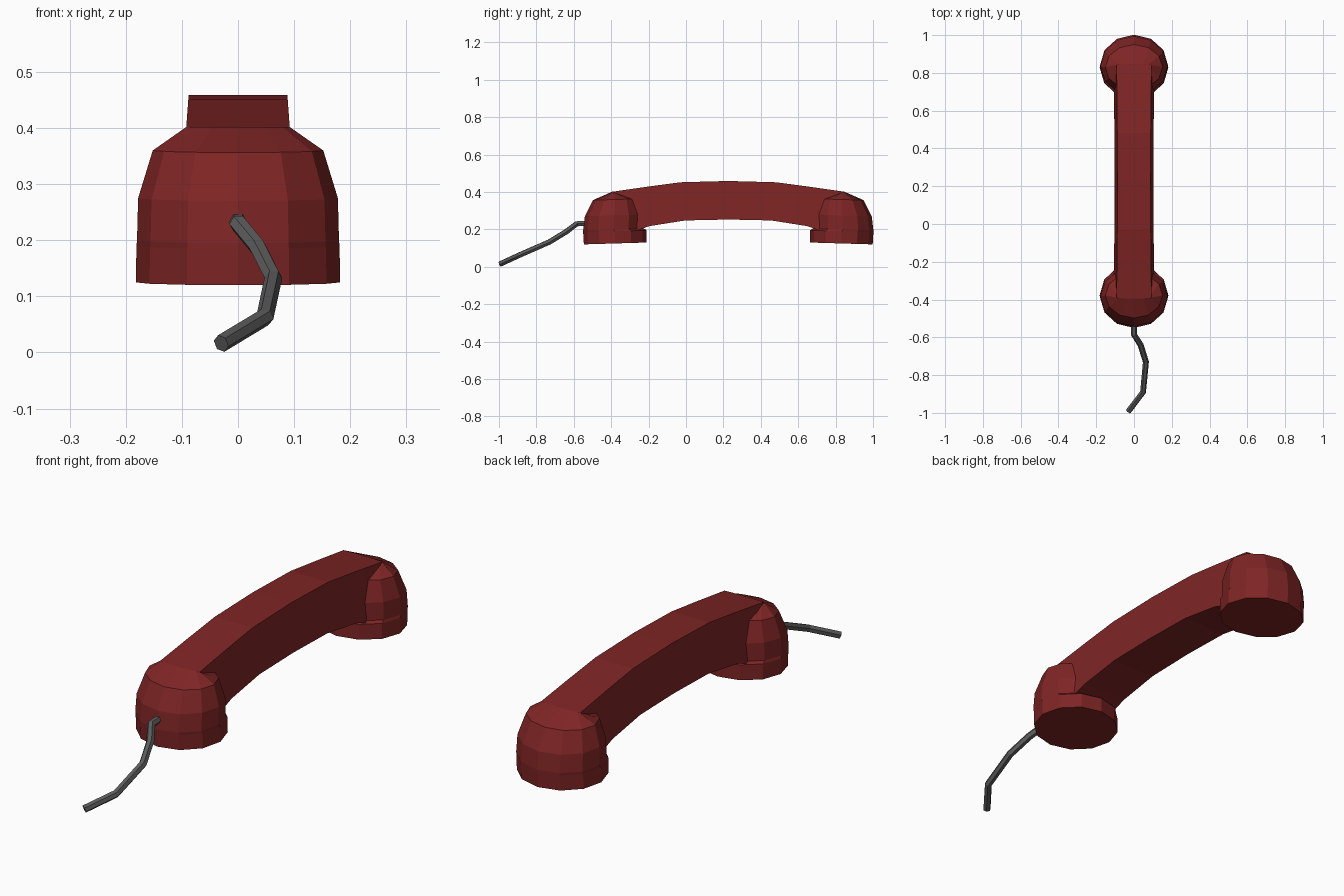
import bpy, bmesh, math

if "Cube" in bpy.data.objects:
    bpy.data.objects.remove(bpy.data.objects["Cube"])

MID = 0.226  # the handset is mirrored about this y


def material(name, rgb):
    m = bpy.data.materials.new(name)
    m.diffuse_color = (*rgb, 1)
    m.use_nodes = True
    m.node_tree.nodes["Principled BSDF"].inputs["Base Color"].default_value = m.diffuse_color
    return m


red = material("dark red", (0.21, 0.018, 0.018))
grey = material("cord grey", (0.105, 0.105, 0.105))


def finish(bm, name, mat):
    bmesh.ops.recalc_face_normals(bm, faces=bm.faces)
    me = bpy.data.meshes.new(name)
    bm.to_mesh(me)
    bm.free()
    me.materials.append(mat)
    ob = bpy.data.objects.new(name, me)
    bpy.context.collection.objects.link(ob)
    return ob


def loft(name, rings, mat):
    """Skin a list of equal-length point rings and cap both ends."""
    bm = bmesh.new()
    vs = [[bm.verts.new(p) for p in r] for r in rings]
    n = len(vs[0])
    for a, b in zip(vs, vs[1:]):
        for i in range(n):
            j = (i + 1) % n
            bm.faces.new((a[i], a[j], b[j], b[i]))
    bm.faces.new(vs[0])
    bm.faces.new(vs[-1])
    return finish(bm, name, mat)


# Ear and mouth cups: 12-sided, slightly tilted, closing to a ridge on top
# (z, x radius, y radius, y centre relative to MID on the near side)
CUP = [(0.125, 0.182, 0.168, 0.604), (0.19, 0.181, 0.170, 0.606),
       (0.20, 0.180, 0.162, 0.614), (0.275, 0.178, 0.157, 0.610),
       (0.36, 0.152, 0.120, 0.604), (0.402, 0.092, 0.004, 0.616)]
for name, side in (("mouth_cup", -1), ("ear_cup", 1)):
    rings = []
    for z, rx, ry, off in CUP:
        ring = []
        for k in range(12):
            a = math.radians(30 * k)
            dy = ry * math.sin(a)
            ring.append((rx * math.cos(a), MID + side * (off + dy), z - 0.03 * dy))
        rings.append(ring)
    loft(name, rings, red)

# Arched handle: tapered cross-sections given as (top y, top z, bottom y, bottom z)
half = [(-0.616, 0.402, -0.56, 0.17), (-0.436, 0.213 + 0.215, -0.42, 0.218),
        (-0.256, 0.452, -0.23, 0.248)]
sections = half + [(0, 0.459, 0, 0.253)] + [(-a, b, -c, d) for a, b, c, d in reversed(half)]


def width(z):
    return 0.088 + (0.459 - z) * 0.073


loft("handle", [[(-width(tz), MID + ty, tz), (width(tz), MID + ty, tz),
                 (width(bz), MID + by, bz), (-width(bz), MID + by, bz)]
                for ty, tz, by, bz in sections], red)

# Cord: six-sided tube along a bent path
path = [(0, -0.50, 0.235), (0, -0.585, 0.23), (0.035, -0.64, 0.188),
        (0.063, -0.73, 0.133), (0.048, -0.89, 0.063), (-0.03, -0.992, 0.016)]
cu = bpy.data.curves.new("cord", 'CURVE')
cu.dimensions = '3D'
cu.bevel_depth = 0.016
cu.bevel_resolution = 1
cu.use_fill_caps = True
sp = cu.splines.new('POLY')
sp.points.add(len(path) - 1)
for p, co in zip(sp.points, path):
    p.co = (*co, 1)
sp.use_smooth = False
cu.materials.append(grey)
bpy.context.collection.objects.link(bpy.data.objects.new("cord", cu))
